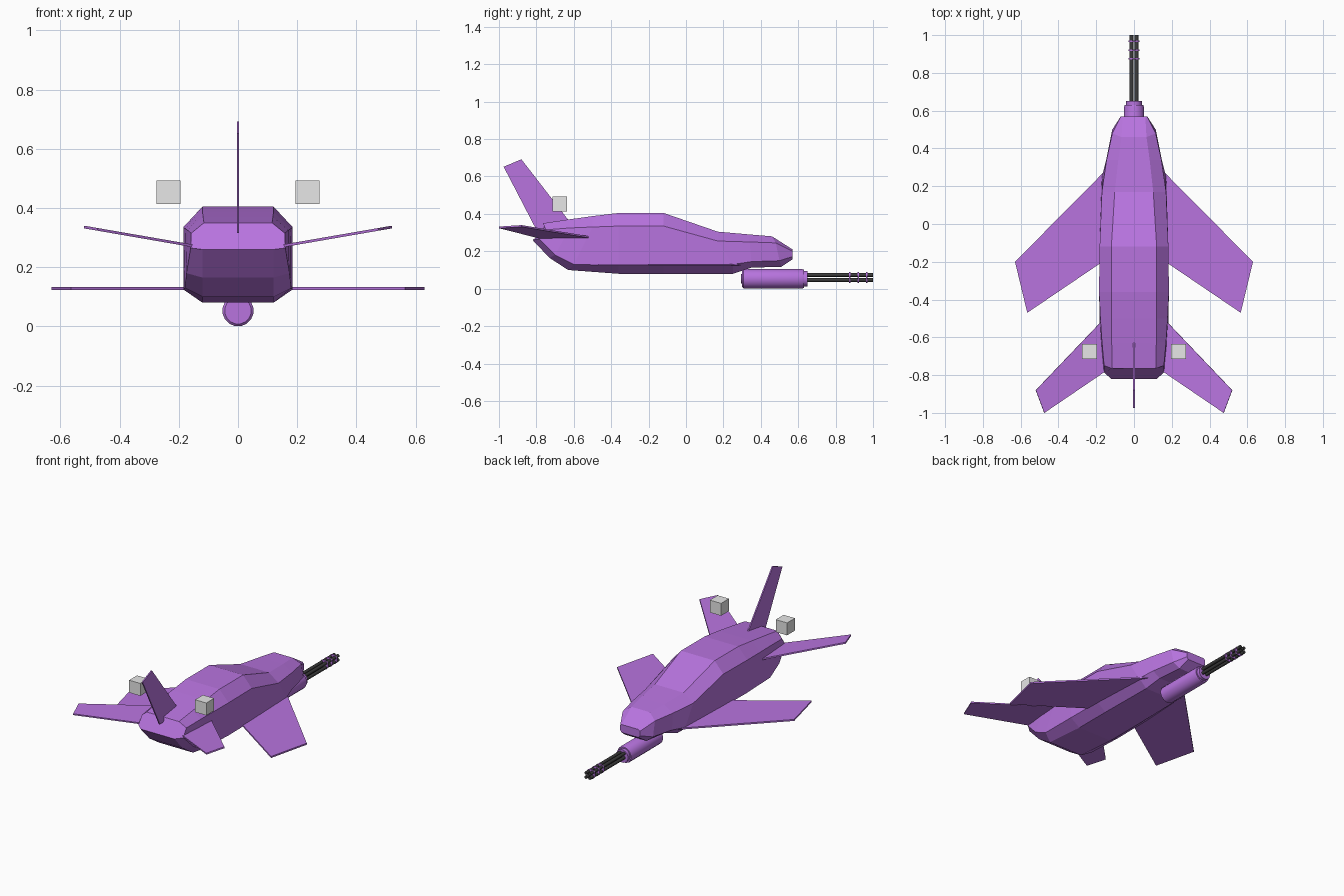
import bpy, bmesh, math
from mathutils import Vector, Matrix

if "Cube" in bpy.data.objects:
    bpy.data.objects.remove(bpy.data.objects["Cube"])


def material(name, rgb):
    m = bpy.data.materials.new(name)
    m.diffuse_color = (*rgb, 1)
    m.use_nodes = True
    m.node_tree.nodes["Principled BSDF"].inputs["Base Color"].default_value = m.diffuse_color
    return m


PURPLE = material("purple", (0.48, 0.175, 0.74))
DARK = material("dark metal", (0.045, 0.045, 0.045))
GREY = material("light grey", (0.8, 0.8, 0.8))


def finish(name, bm, mat):
    bmesh.ops.recalc_face_normals(bm, faces=bm.faces)
    me = bpy.data.meshes.new(name)
    bm.to_mesh(me)
    bm.free()
    me.materials.append(mat)
    ob = bpy.data.objects.new(name, me)
    bpy.context.collection.objects.link(ob)
    return ob


def loft(name, rings, mat):
    """Skin a list of equal-length closed rings and cap both ends."""
    bm = bmesh.new()
    vs = [[bm.verts.new(p) for p in r] for r in rings]
    n = len(vs[0])
    for a, b in zip(vs, vs[1:]):
        for i in range(n):
            j = (i + 1) % n
            bm.faces.new((a[i], a[j], b[j], b[i]))
    bm.faces.new(vs[0])
    bm.faces.new(vs[-1])
    return finish(name, bm, mat)


def plate(name, pts, normal, thick, mat):
    """Thin flat panel extruded evenly about its outline."""
    off = Vector(normal).normalized() * thick / 2
    return loft(name, [[Vector(p) - off for p in pts],
                       [Vector(p) + off for p in pts]], mat)


def lathe(name, profile, x, z, sides, mat, smooth=True):
    """Turned part along y; profile is (y, radius)."""
    rings = []
    for y, r in profile:
        rings.append([(x + r * math.cos(t), y, z + r * math.sin(t))
                      for t in (2 * math.pi * (k + 0.5) / sides for k in range(sides))])
    ob = loft(name, rings, mat)
    if smooth:
        bpy.ops.object.select_all(action='DESELECT')
        ob.select_set(True)
        bpy.context.view_layer.objects.active = ob
        bpy.ops.object.shade_smooth_by_angle(angle=math.radians(40))
    return ob


# Fuselage: eight-sided sections, right half as (x, y, z) from top to bottom
sections = [
    ((.115, -.765, .35), (.158, -.75, .315), (.16, -.785, .265), (.12, -.82, .26)),
    ((.118, -.63, .37), (.17, -.62, .325), (.174, -.70, .18), (.12, -.73, .165)),
    ((.12, -.50, .388), (.178, -.50, .33), (.18, -.60, .13), (.12, -.63, .10)),
    ((.12, -.36, .405), (.185, -.36, .335), (.185, -.36, .125), (.12, -.36, .08)),
    ((.12, -.12, .405), (.182, -.12, .335), (.182, -.12, .125), (.12, -.12, .08)),
    ((.102, .17, .305), (.17, .17, .255), (.17, .25, .13), (.115, .25, .08)),
    ((.083, .34, .29), (.145, .34, .25), (.145, .35, .145), (.095, .35, .113)),
    ((.066, .46, .28), (.115, .48, .245), (.115, .50, .15), (.075, .51, .117)),
    ((.06, .57, .21), (.07, .57, .20), (.07, .57, .172), (.06, .57, .158)),
]
loft("fuselage", [list(s) + [(-x, y, z) for x, y, z in reversed(s)] for s in sections], PURPLE)

# Main wings, tailplanes and sensor blocks on both sides
for s, side in ((1, "right"), (-1, "left")):
    wing = [(.10, .335), (.63, -.20), (.565, -.47), (.10, -.155)]
    plate(side + "_wing", [(s * x, y, .128) for x, y in wing], (0, 0, 1), .01, PURPLE)

    tail = [(.10, -.44), (.52, -.88), (.475, -1.0), (.10, -.745)]
    plate(side + "_tailplane", [(s * x, y, .27 + (x - .14) * .173) for x, y in tail],
          (-s * .173, 0, 1), .009, PURPLE)

    bm = bmesh.new()
    bmesh.ops.create_cube(bm, size=.08, matrix=Matrix.Translation((s * .235, -.675, .453)))
    finish(side + "_block", bm, GREY)

# Upright tail fin
plate("tail_fin", [(0, -.60, .33), (0, -.88, .692), (0, -.975, .652), (0, -.80, .315)],
      (1, 0, 0), .008, PURPLE)

# Gun housing with stepped collar and a small rear boss
GZ = .053
lathe("gun_housing", [(.295, .012), (.295, .026), (.30, .026), (.30, .045), (.308, .053),
                      (.62, .053), (.63, .05), (.63, .042), (.65, .042), (.65, .01)],
      0, GZ, 16, PURPLE)

# Four barrels with clamp rings
for k in range(4):
    a = math.pi / 4 + k * math.pi / 2
    lathe("barrel_%d" % (k + 1), [(.64, .01), (1.0, .01)],
          .019 * math.cos(a), GZ + .007 + .019 * math.sin(a), 10, DARK)
for k, y in enumerate((.875, .92, .967)):
    lathe("barrel_ring_%d" % (k + 1), [(y - .004, .031), (y + .004, .031)],
          0, GZ + .007, 16, PURPLE)
